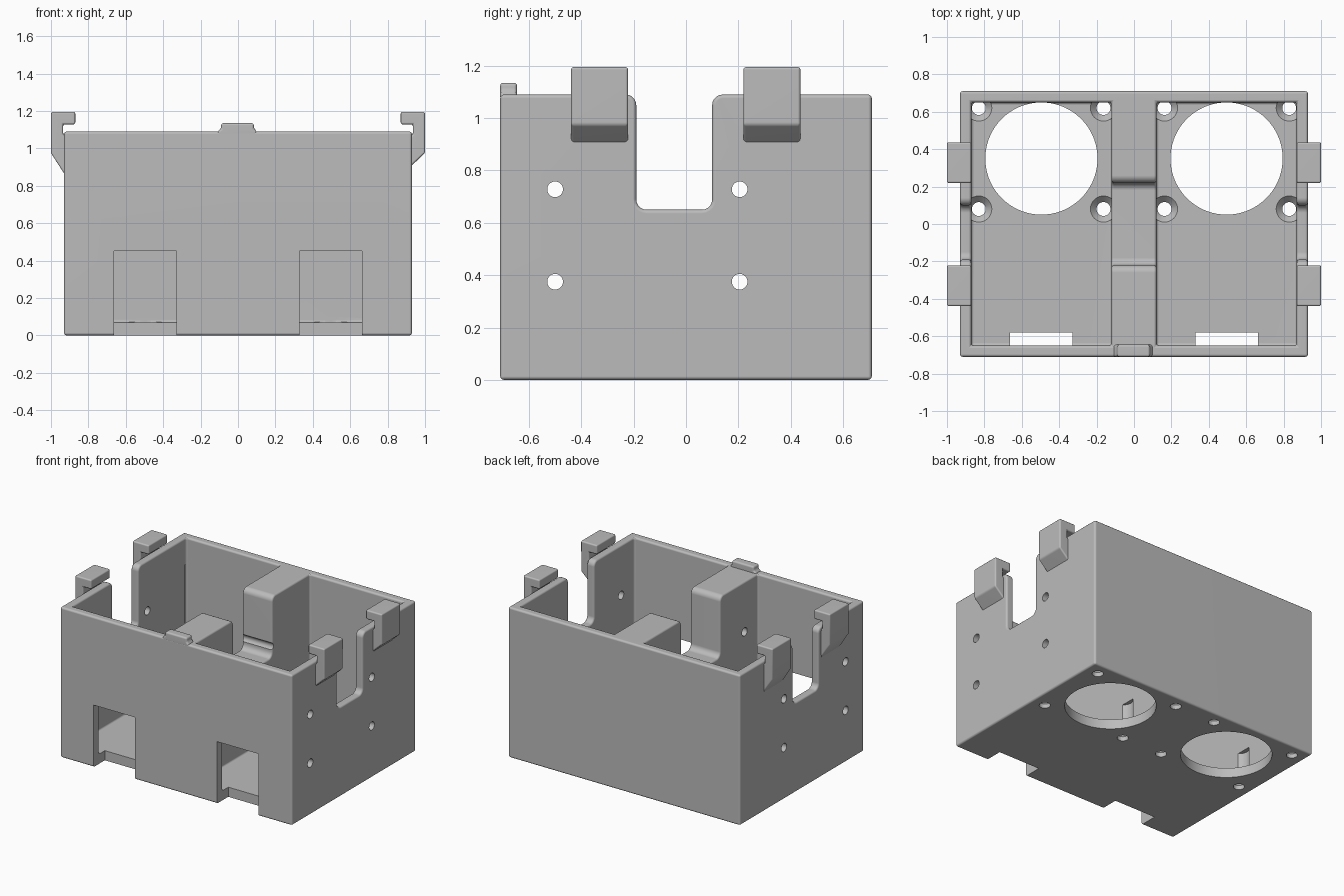
import bpy, bmesh, math
from mathutils import Vector

if "Cube" in bpy.data.objects:
    bpy.data.objects.remove(bpy.data.objects["Cube"], do_unlink=True)

grey = bpy.data.materials.new("plain grey")
grey.use_nodes = True
COLOUR = (0.5, 0.5, 0.5, 1)
grey.diffuse_color = COLOUR
grey.node_tree.nodes["Principled BSDF"].inputs["Base Color"].default_value = COLOUR


def finish(name, bm):
    bmesh.ops.recalc_face_normals(bm, faces=bm.faces)
    mesh = bpy.data.meshes.new(name)
    bm.to_mesh(mesh)
    bm.free()
    mesh.materials.append(grey)
    ob = bpy.data.objects.new(name, mesh)
    bpy.context.collection.objects.link(ob)
    return ob


def prism(name, points, axis, start, end):
    """Extrude a profile along x, y or z."""
    place = {"x": lambda a, b, t: (t, a, b),
             "y": lambda a, b, t: (a, t, b),
             "z": lambda a, b, t: (a, b, t)}[axis]
    bm = bmesh.new()
    face = bm.faces.new([bm.verts.new(place(a, b, start)) for a, b in points])
    out = bmesh.ops.extrude_face_region(bm, geom=[face])
    verts = [v for v in out["geom"] if isinstance(v, bmesh.types.BMVert)]
    bmesh.ops.translate(bm, verts=verts, vec=Vector(place(0, 0, end - start)))
    return finish(name, bm)


def box(name, x0, x1, y0, y1, z0, z1):
    return prism(name, [(x0, y0), (x1, y0), (x1, y1), (x0, y1)], "z", z0, z1)


def circle(a, b, r, n=32):
    return [(a + r * math.cos(i * math.tau / n), b + r * math.sin(i * math.tau / n))
            for i in range(n)]


def arc(a, b, r, deg0, deg1, n=5):
    return [(a + r * math.cos(math.radians(deg0 + (deg1 - deg0) * i / n)),
             b + r * math.sin(math.radians(deg0 + (deg1 - deg0) * i / n)))
            for i in range(n + 1)]


def slot_profile(y0, y1, low, high, r):
    """U shaped slot with rounded bottom and flared rounded mouth."""
    top = high + 0.1
    return ([(y0 - r, top)] + arc(y0 - r, high - r, r, 90, 0)
            + arc(y0 + r, low + r, r, 180, 270) + arc(y1 - r, low + r, r, 270, 360)
            + arc(y1 + r, high - r, r, 180, 90) + [(y1 + r, top)])


def apply(ob, mod):
    bpy.context.view_layer.objects.active = ob
    bpy.ops.object.modifier_apply(modifier=mod.name)


def cut(ob, cutters):
    for cutter in cutters:
        mod = ob.modifiers.new("cut", "BOOLEAN")
        mod.operation, mod.solver, mod.object = "DIFFERENCE", "EXACT", cutter
        apply(ob, mod)
        bpy.data.objects.remove(cutter, do_unlink=True)


def bevel(ob, width, segments=3):
    mod = ob.modifiers.new("soft edges", "BEVEL")
    mod.width, mod.segments = width, segments
    mod.limit_method, mod.angle_limit = "ANGLE", math.radians(35)
    mod.use_clamp_overlap = False
    apply(ob, mod)


def smooth(ob):
    bpy.ops.object.select_all(action="DESELECT")
    ob.select_set(True)
    bpy.context.view_layer.objects.active = ob
    bpy.ops.object.shade_smooth_by_angle(angle=math.radians(35))
    mod = ob.modifiers.new("weighted normals", "WEIGHTED_NORMAL")
    mod.keep_sharp = True


X, Y, H, FLOOR = 0.93, 0.71, 1.09, 0.07

# Open two-bay box with a centre divider, slotted side walls and divider
body = box("box_body", -X, X, -Y, Y, 0, H)
cuts = []
for s in (-1, 1):
    a, b = sorted((s * 0.12, s * 0.87))
    cuts.append(box("bay", a, b, -0.65, 0.65, FLOOR, H + 0.1))
    a, b = sorted((s * 0.8, s * 1.1))
    cuts.append(prism("side_slot", slot_profile(-0.19, 0.10, 0.65, H, 0.04), "x", a, b))
cuts.append(prism("divider_slot", slot_profile(-0.22, 0.22, 0.65, H, 0.04), "x", -0.3, 0.3))
cut(body, cuts)
bevel(body, 0.014)

# Front cable openings, large floor holes and countersunk screw holes
cuts = []
for s in (-1, 1):
    cuts.append(box("opening", s * 0.495 - 0.167, s * 0.495 + 0.167, -0.8, -0.58, -0.1, 0.45))
    cuts.append(prism("round_hole", circle(s * 0.495, 0.35, 0.3, 72), "z", -0.1, 0.1))
    for x in (0.163, 0.83):
        for y in (0.08, 0.62):
            cuts.append(prism("screw_hole", circle(s * x, y, 0.037), "z", -0.1, 0.06))
            bm = bmesh.new()
            rings = [[bm.verts.new((p, q, z)) for p, q in circle(s * x, y, r)]
                     for r, z in ((0.036, 0.03), (0.07, 0.066), (0.07, 0.29))]
            bm.faces.new(rings[0])
            bm.faces.new(rings[-1])
            for low, high in zip(rings, rings[1:]):
                for i in range(len(low)):
                    j = (i + 1) % len(low)
                    bm.faces.new((low[i], low[j], high[j], high[i]))
            cuts.append(finish("countersink", bm))
# Mounting holes right through the side walls and divider
for y in (-0.5, 0.205):
    for z in (0.375, 0.728):
        cuts.append(prism("wall_hole", circle(y, z, 0.03), "x", -1.2, 1.2))
cut(body, cuts)
smooth(body)

# Clip hooks over the side walls
for s, side, foot in ((1, "left", 0.91), (-1, "right", 0.86)):
    for y, end in ((-0.33, "front"), (0.328, "back")):
        outline = [(0.92, foot - 0.01), (1, 0.975), (1, 1.195), (0.87, 1.195),
                   (0.87, 1.128), (0.935, 1.128), (0.935, 1.075), (0.92, 1.06)]
        hook = prism(side + "_" + end + "_hook", [(s * x, z) for x, z in outline],
                     "y", y - 0.109, y + 0.109)
        bevel(hook, 0.01)
        smooth(hook)

# Small locating tab on the front rim
tab = prism("front_tab", [(-0.11, 1.07), (0.1, 1.07), (0.1, 1.092), (0.085, 1.105),
                          (0.085, 1.135), (-0.09, 1.135), (-0.09, 1.105), (-0.11, 1.092)],
            "y", -0.71, -0.645)
bevel(tab, 0.012)
smooth(tab)
